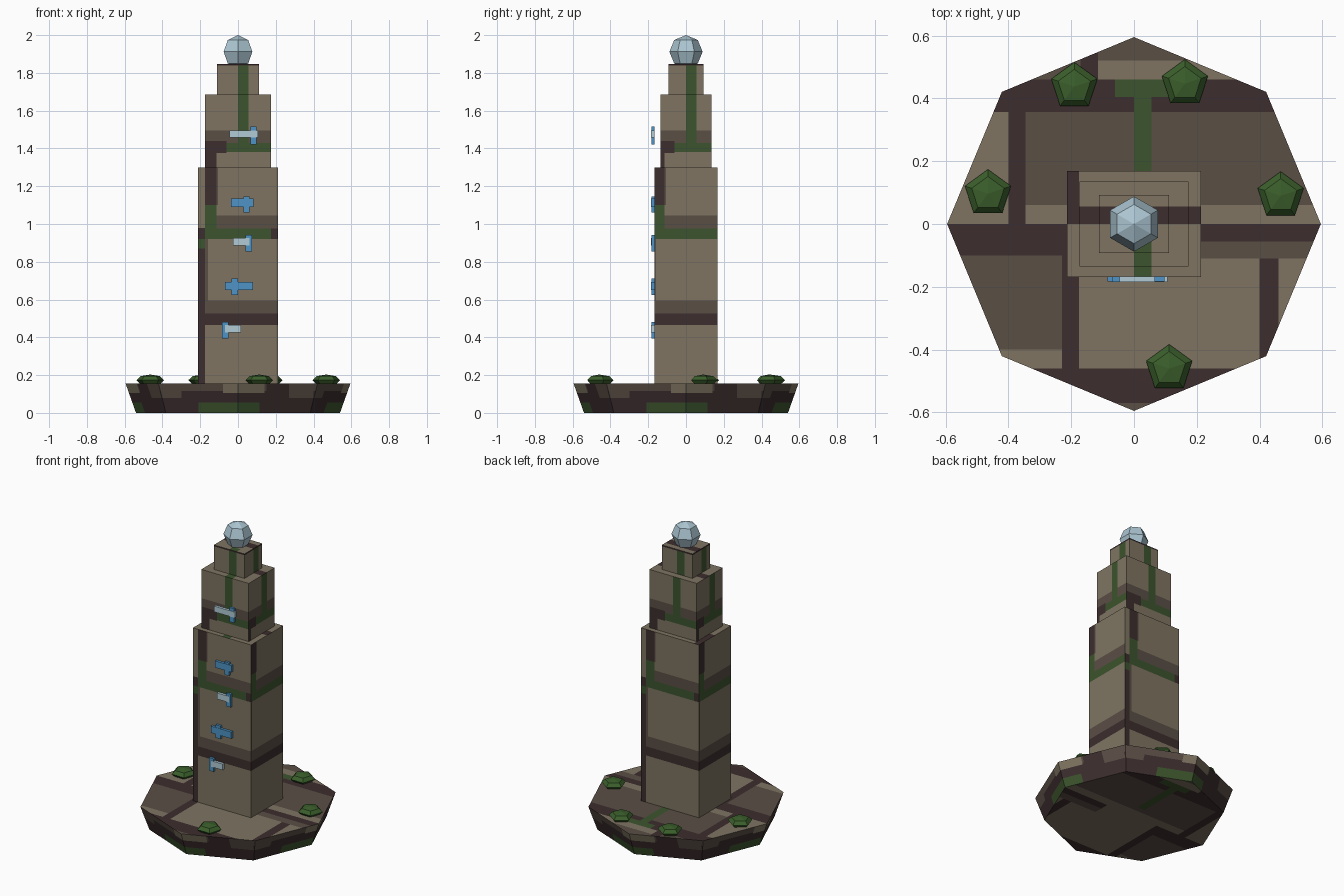
import bpy, bmesh, math
from mathutils import Vector, Matrix

if "Cube" in bpy.data.objects:
    bpy.data.objects.remove(bpy.data.objects["Cube"], do_unlink=True)


def material(name, rgb):
    lin = [((c / 255 + 0.055) / 1.055) ** 2.4 for c in rgb] + [1]
    m = bpy.data.materials.new(name)
    m.use_nodes = True
    m.diffuse_color = lin
    m.node_tree.nodes["Principled BSDF"].inputs["Base Color"].default_value = lin
    return m


TAN, BROWN, DARK, GREEN = range(4)
stone = [material("tan_stone", (126, 116, 97)), material("brown_stone", (90, 78, 69)),
         material("dark_mortar", (60, 45, 46)), material("moss_green", (60, 84, 45))]
leaf = material("bush_green", (58, 94, 43))
blue = material("rune_blue", (78, 148, 198))
pale = material("rune_pale", (178, 203, 215))
crystal = material("crystal_blue", (172, 198, 210))

X, Y, Z = Vector((1, 0, 0)), Vector((0, 1, 0)), Vector((0, 0, 1))
END = 9


def finish(bm, name, mats):
    mesh = bpy.data.meshes.new(name)
    bm.to_mesh(mesh)
    bm.free()
    for m in mats:
        mesh.materials.append(m)
    obj = bpy.data.objects.new(name, mesh)
    bpy.context.collection.objects.link(obj)
    return obj


def axes(n):
    # across and up directions of a face, seen from outside
    if abs(n.z) > 0.8:
        return X, Y
    if abs(n.x) > abs(n.y):
        return Y * math.copysign(1, n.x), Z
    return X * math.copysign(1, -n.y), Z


def paint(bm, side, flat):
    # cut faces along the patch borders, then colour by the last patch that holds them
    bm.normal_update()
    for u, v in ((X, Z), (Y, Z), (-X, Z), (-Y, Z), (X, Y)):
        patches = flat if v == Y else side
        cuts = {(0, a) for p in patches for a in p[:2]} | {(1, a) for p in patches for a in p[2:4]}
        for which, at in sorted(cuts):
            d = (u, v)[which]
            faces = [f for f in bm.faces if axes(f.normal) == (u, v)]
            geom = {e for f in faces for e in f.edges} | {w for f in faces for w in f.verts}
            bmesh.ops.bisect_plane(bm, geom=faces + list(geom), plane_co=d * at, plane_no=d, dist=1e-5)
            bm.normal_update()
    for f in bm.faces:
        u, v = axes(f.normal)
        c = f.calc_center_median()
        for u0, u1, v0, v1, col in (flat if v == Y else side):
            if u0 < c.dot(u) < u1 and v0 < c.dot(v) < v1:
                f.material_index = col


def box(bm, x0, x1, y0, y1, z0, z1):
    size = Matrix.Diagonal((x1 - x0, y1 - y0, z1 - z0, 1))
    centre = Matrix.Translation(((x0 + x1) / 2, (y0 + y1) / 2, (z0 + z1) / 2))
    bmesh.ops.create_cube(bm, size=1, matrix=centre @ size)


def ball(name, segments, rings, radius, height, at, mat, turn=0):
    bm = bmesh.new()
    bmesh.ops.create_uvsphere(bm, u_segments=segments, v_segments=rings, radius=1)
    bm.transform(Matrix.Translation(at) @ Matrix.Rotation(turn, 4, 'Z')
                 @ Matrix.Diagonal((radius, radius, height, 1)))
    return finish(bm, name, [mat])


# stone patches: across from, to, up from, to, colour
TOWER_SIDE = [
    (-END, -.175, 0, .98, DARK), (-.175, -.16, .595, .92, BROWN),
    (-.175, END, .525, .595, BROWN), (-END, END, .465, .525, DARK),
    (-END, -.175, .87, .92, GREEN), (-.175, .175, .92, .975, GREEN),
    (.175, END, .92, .975, DARK), (-.115, END, .975, 1.045, BROWN),
    (-.175, -.115, .975, 1.1, GREEN), (-.115, -.105, 1.1, 1.3, BROWN),
    (-.175, -.115, 1.1, 1.44, DARK), (-END, END, 1.43, 1.495, BROWN),
    (-END, -.06, 1.375, 1.44, DARK), (-.06, END, 1.38, 1.43, GREEN),
    (0, .055, 1.43, END, GREEN), (-END, END, 1.838, END, DARK)]
TOWER_TOP = [(-END, END, 0, .055, DARK), (-END, -.175, 0, END, DARK),
             (0, .055, -END, -.05, GREEN)]
BASE_SIDE = [
    (-END, END, 0, .115, DARK), (-END, END, .115, END, BROWN),
    (-.08, .14, .105, END, TAN), (.45, END, .09, END, TAN),
    (.15, .27, .115, END, DARK), (-.21, .115, 0, .055, GREEN),
    (-.5, -.3, .08, .115, BROWN), (.27, .4, .08, .115, BROWN)]
BASE_TOP = [
    (-.345, END, .06, .357, BROWN), (-END, END, .357, .46, DARK),
    (-END, -.17, .46, END, BROWN), (-.17, -.115, .46, END, DARK),
    (-.115, END, .52, END, BROWN), (-.4, -.345, 0, .357, DARK),
    (-END, -.23, -.4, -.1, BROWN), (-END, -.175, -.1, 0, DARK),
    (-.23, -.175, -.46, 0, DARK), (.4, .46, -.46, 0, DARK),
    (.21, END, -.11, -.055, BROWN), (.21, END, -.055, 0, DARK),
    (-END, END, -END, -.46, DARK), (-END, END, -END, -.57, BROWN),
    (-.06, .145, .405, .46, GREEN), (0, .055, .1, .405, GREEN)]

# octagonal plinth
bm = bmesh.new()
bmesh.ops.create_cone(bm, cap_ends=True, segments=8, radius1=.54, radius2=.595, depth=.155,
                      matrix=Matrix.Translation((0, 0, .0775)))
paint(bm, BASE_SIDE, BASE_TOP)
finish(bm, "plinth", stone)

# stepped tower
for name, w, d, z0, z1 in (("lower_tower", .213, .168, .155, 1.3),
                           ("middle_tower", .174, .136, 1.3, 1.685),
                           ("upper_tower", .112, .092, 1.685, 1.847)):
    bm = bmesh.new()
    box(bm, -w, w, -d, d, z0, z1)
    paint(bm, TOWER_SIDE, TOWER_TOP)
    finish(bm, name, stone)

# crystal on top
ball("crystal", 6, 4, .088, .088, (0, 0, 1.912), crystal)

# rune markers: a bar and a shorter upright, each as x centre, z centre, half width, half height
RUNES = [(.03, 1.476, .076, .019, .081, 1.468, .016, .047, pale),
         (.022, 1.112, .06, .022, .045, 1.103, .017, .043, blue),
         (.018, .905, .044, .02, .058, .898, .017, .043, pale),
         (.005, .672, .075, .022, -.018, .668, .017, .043, blue),
         (-.026, .445, .043, .02, -.067, .438, .017, .043, pale)]
for i, (*n, bar_mat) in enumerate(RUNES):
    for part, (cx, cz, w, h), mat, front in (("bar", n[:4], bar_mat, -.185),
                                             ("upright", n[4:], blue, -.183)):
        bm = bmesh.new()
        box(bm, cx - w, cx + w, front, -.167, cz - h, cz + h)
        finish(bm, f"rune_{part}_{i + 1}", [mat])

# low bushes around the plinth
for i, (x, y) in enumerate(((-.19, .438), (.162, .447), (-.465, .097), (.467, .09), (.112, -.46))):
    ball(f"bush_{i + 1}", 5, 4, .077, .03, (x, y, .173), leaf)
